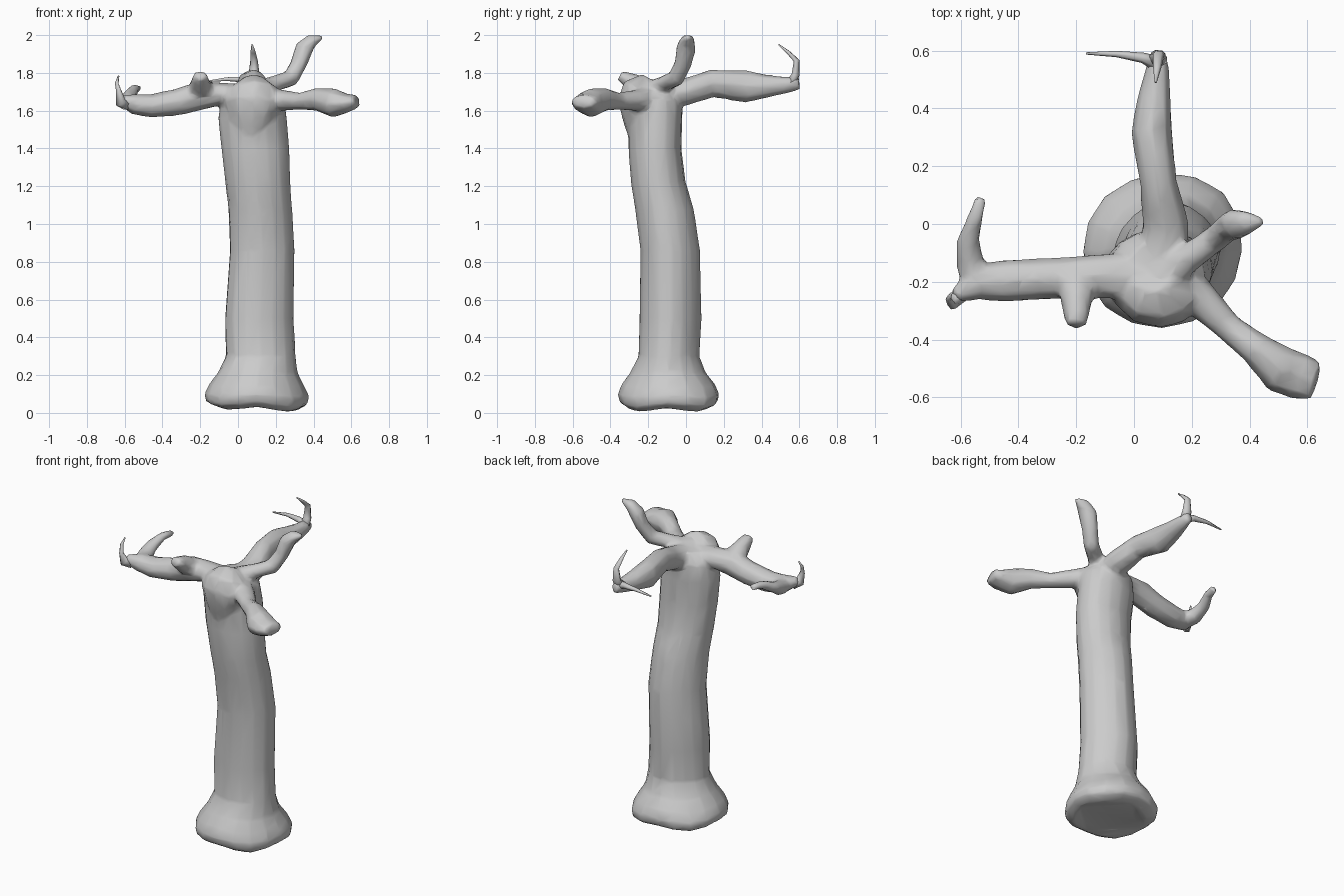
import bpy, bmesh, math
from mathutils import Vector


def new_object(name, bm):
    bmesh.ops.recalc_face_normals(bm, faces=bm.faces)
    mesh = bpy.data.meshes.new(name)
    bm.to_mesh(mesh)
    bm.free()
    obj = bpy.data.objects.new(name, mesh)
    bpy.context.collection.objects.link(obj)
    for p in mesh.polygons:
        p.use_smooth = True
    return obj


def skin(bm, rings):
    loops = [[bm.verts.new(p) for p in ring] for ring in rings]
    n = len(loops[0])
    for a, b in zip(loops, loops[1:]):
        for i in range(n):
            bm.faces.new((a[i], a[(i + 1) % n], b[(i + 1) % n], b[i]))
    bm.faces.new(loops[0][::-1])
    bm.faces.new(loops[-1])


def tube(bm, pts, sides=8):
    """Sweep an ellipse along points (x, y, z, half width, half height)."""
    ps = [Vector(p[:3]) for p in pts]
    rings, side = [], None
    for i, p in enumerate(ps):
        t = (ps[min(i + 1, len(ps) - 1)] - ps[max(i - 1, 0)]).normalized()
        if side is None:
            side = t.cross(Vector((0, 0, 1)))
            if side.length < 0.2:
                side = Vector((1, 0, 0))
        side = (side - t * side.dot(t)).normalized()
        up = side.cross(t)
        rw, rh = pts[i][3:]
        rings.append([p + side * rw * math.cos(2 * math.pi * k / sides)
                      + up * rh * math.sin(2 * math.pi * k / sides) for k in range(sides)])
    skin(bm, rings)


def lobe(a, degrees):
    return max(0, math.cos(a - math.radians(degrees))) ** 5


tree = bmesh.new()

# Trunk: height, x range, y range, then bulge at 45, 225 and 135 degrees
sections = [
    (0.02, -0.11, 0.32, -0.31, 0.11, 0.06, 0.0, 0.0),
    (0.045, -0.17, 0.365, -0.35, 0.16, 0.10, 0.03, 0.03),
    (0.09, -0.175, 0.37, -0.36, 0.17, 0.10, 0.03, 0.03),
    (0.145, -0.15, 0.345, -0.34, 0.15, 0.08, 0.03, 0.0),
    (0.21, -0.105, 0.315, -0.295, 0.105, 0.02, 0.03, -0.03),
    (0.30, -0.065, 0.308, -0.25, 0.075, -0.06, 0.06, -0.08),
    (0.50, -0.068, 0.298, -0.243, 0.09, -0.10, 0.10, -0.10),
    (0.86, -0.042, 0.303, -0.238, 0.08, -0.08, 0.10, -0.10),
    (1.08, -0.052, 0.288, -0.268, 0.045, -0.04, 0.05, -0.08),
    (1.22, -0.07, 0.277, -0.292, 0.0, 0.0, 0.0, -0.05),
    (1.40, -0.09, 0.270, -0.305, -0.025, 0.06, 0.0, -0.04),
    (1.56, -0.107, 0.257, -0.305, -0.02, 0.06, 0.0, -0.02),
    (1.66, -0.09, 0.245, -0.31, -0.02, 0.0, 0.0, 0.0),
    (1.73, -0.02, 0.18, -0.28, -0.05, 0.0, 0.0, 0.0),
]
rings = []
for z, x0, x1, y0, y1, b45, b225, b135 in sections:
    flare = max(0, 1 - z / 0.3)
    ring = []
    for k in range(16):
        a = 2 * math.pi * k / 16
        r = 1 + b45 * lobe(a, 45) + b225 * lobe(a, 225) + b135 * lobe(a, 135)
        ring.append(((x0 + x1) / 2 + (x1 - x0) / 2 * r * math.cos(a),
                     (y0 + y1) / 2 + (y1 - y0) / 2 * r * math.sin(a),
                     z + (0.012 * math.cos(4 * a) - 0.008 * math.cos(a)) * flare))
    rings.append(ring)
skin(tree, rings)

# Swollen crown where the branches meet
tube(tree, [(0.06, -0.27, 1.46, 0.05, 0.04), (0.065, -0.25, 1.55, 0.12, 0.09),
            (0.07, -0.235, 1.64, 0.16, 0.125), (0.08, -0.22, 1.70, 0.14, 0.12),
            (0.07, -0.18, 1.75, 0.07, 0.07)], 10)

# Back branch
tube(tree, [(0.10, -0.20, 1.66, 0.09, 0.07), (0.11, 0.0, 1.70, 0.082, 0.072),
            (0.085, 0.14, 1.745, 0.065, 0.075), (0.06, 0.32, 1.727, 0.072, 0.087),
            (0.07, 0.43, 1.73, 0.06, 0.062), (0.08, 0.52, 1.735, 0.045, 0.047),
            (0.085, 0.6, 1.747, 0.026, 0.036)])
# Left branch with its upturned stub and hooked fork
tube(tree, [(0.08, -0.19, 1.67, 0.10, 0.07), (-0.08, -0.18, 1.69, 0.08, 0.06),
            (-0.20, -0.185, 1.68, 0.075, 0.078), (-0.32, -0.19, 1.645, 0.073, 0.072),
            (-0.46, -0.197, 1.625, 0.074, 0.063), (-0.55, -0.205, 1.635, 0.06, 0.057),
            (-0.62, -0.25, 1.655, 0.025, 0.028)])
tube(tree, [(-0.19, -0.19, 1.69, 0.09, 0.06), (-0.20, -0.265, 1.74, 0.056, 0.055),
            (-0.20, -0.35, 1.787, 0.038, 0.028)])
tube(tree, [(-0.53, -0.22, 1.63, 0.065, 0.05), (-0.568, -0.13, 1.642, 0.05, 0.047),
            (-0.575, -0.06, 1.675, 0.042, 0.033), (-0.55, 0.02, 1.715, 0.028, 0.026),
            (-0.53, 0.093, 1.717, 0.02, 0.022)])
# Front right branch with a flattened end
tube(tree, [(0.12, -0.18, 1.66, 0.09, 0.08), (0.23, -0.26, 1.655, 0.065, 0.058),
            (0.33, -0.36, 1.65, 0.05, 0.046), (0.42, -0.43, 1.66, 0.058, 0.063),
            (0.51, -0.505, 1.64, 0.085, 0.078), (0.58, -0.53, 1.64, 0.083, 0.05),
            (0.63, -0.545, 1.65, 0.068, 0.036)])
# Rising right branch
tube(tree, [(0.09, -0.18, 1.70, 0.07, 0.06), (0.20, -0.11, 1.745, 0.05, 0.043),
            (0.28, -0.052, 1.772, 0.047, 0.047), (0.322, -0.015, 1.85, 0.05, 0.042),
            (0.35, 0.0, 1.93, 0.057, 0.048), (0.39, 0.005, 1.972, 0.045, 0.035),
            (0.448, 0.01, 1.99, 0.014, 0.013)])

# Fuse and soften the joints
obj = new_object("tree_trunk_and_branches", tree)
rm = obj.modifiers.new("fuse", 'REMESH')
rm.mode = 'VOXEL'
rm.voxel_size = 0.012
rm.use_smooth_shade = True
sm = obj.modifiers.new("soften", 'SMOOTH')
sm.factor = 0.5
sm.iterations = 5
dec = obj.modifiers.new("facet", 'DECIMATE')
dec.ratio = 0.06

# Thin twigs
twigs = {
    "back_twig_up": [(0.08, 0.55, 1.73, 0.035, 0.03), (0.085, 0.58, 1.79, 0.03, 0.022),
                     (0.085, 0.585, 1.865, 0.02, 0.016), (0.08, 0.54, 1.91, 0.014, 0.01),
                     (0.075, 0.49, 1.95, 0.004, 0.004)],
    "back_twig_side": [(0.09, 0.55, 1.75, 0.03, 0.03), (0.03, 0.575, 1.765, 0.018, 0.018),
                       (-0.06, 0.588, 1.767, 0.011, 0.011), (-0.165, 0.59, 1.755, 0.004, 0.004)],
    "left_twig": [(-0.59, -0.235, 1.635, 0.03, 0.035), (-0.622, -0.265, 1.645, 0.025, 0.03),
                  (-0.63, -0.28, 1.70, 0.018, 0.014), (-0.642, -0.26, 1.745, 0.01, 0.01),
                  (-0.632, -0.24, 1.785, 0.004, 0.004)],
}
for name, pts in twigs.items():
    bm = bmesh.new()
    tube(bm, pts, 6)
    new_object(name, bm)
